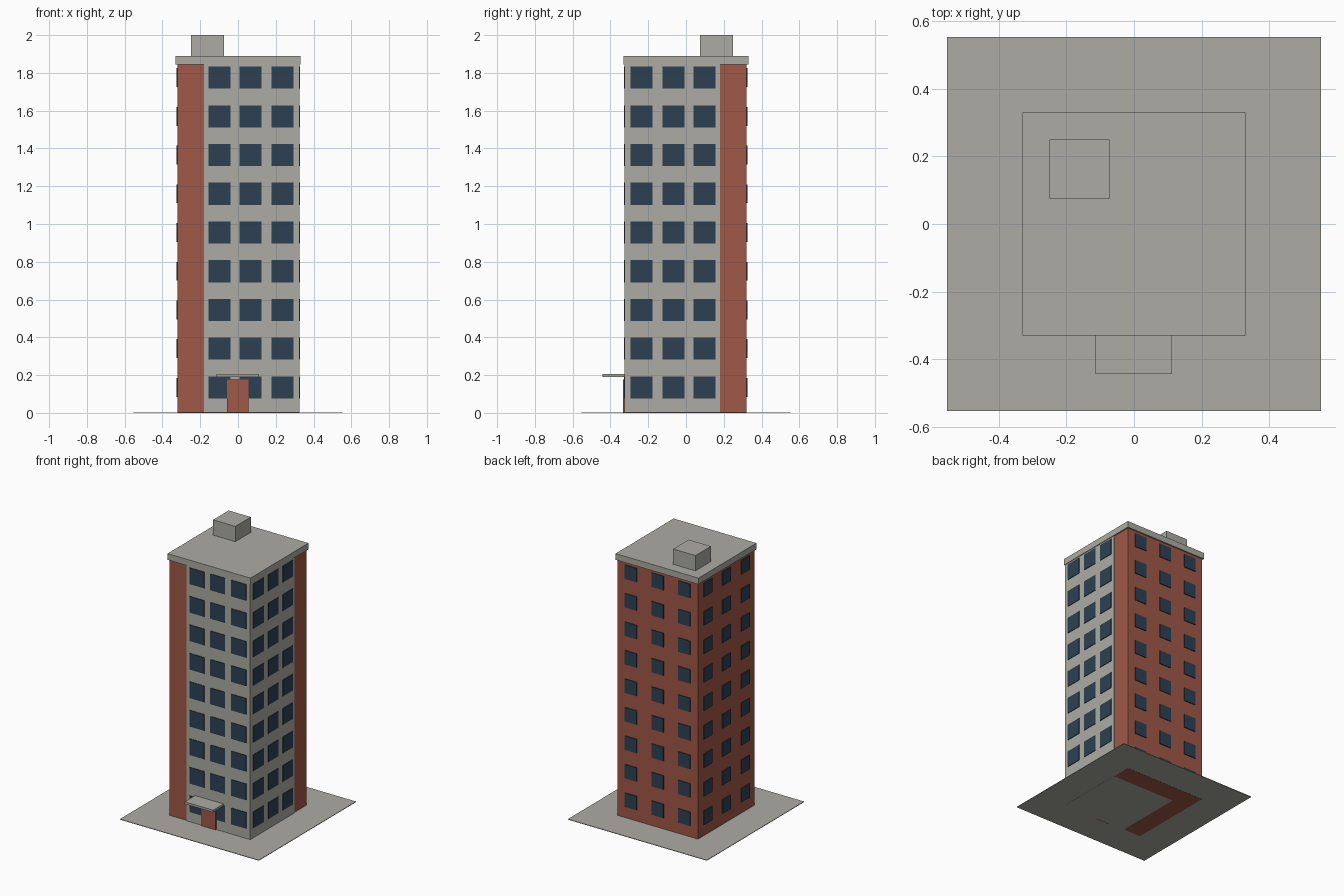
import bpy
import bmesh
from mathutils import Matrix, Vector
from math import pi

cube = bpy.data.objects.get("Cube")
if cube:
    bpy.data.objects.remove(cube, do_unlink=True)


def material(name, rgb):
    mat = bpy.data.materials.new(name)
    mat.use_nodes = True
    mat.diffuse_color = (*rgb, 1)
    mat.node_tree.nodes["Principled BSDF"].inputs["Base Color"].default_value = (*rgb, 1)
    return mat


concrete = material("concrete", (0.413, 0.407, 0.366))
brick = material("brick", (0.352, 0.098, 0.061))
glass = material("dark_glass", (0.026, 0.051, 0.084))


def finish(name, bm, mat):
    bmesh.ops.recalc_face_normals(bm, faces=bm.faces)
    mesh = bpy.data.meshes.new(name)
    bm.to_mesh(mesh)
    bm.free()
    mesh.materials.append(mat)
    obj = bpy.data.objects.new(name, mesh)
    bpy.context.collection.objects.link(obj)
    return obj


def add_box(bm, low, high):
    low, high = Vector(low), Vector(high)
    place = Matrix.Translation((low + high) / 2) @ Matrix.Diagonal((*(high - low), 1))
    bmesh.ops.create_cube(bm, size=1, matrix=place)


def box(name, low, high, mat):
    bm = bmesh.new()
    add_box(bm, low, high)
    return finish(name, bm, mat)


def prism(name, outline, bottom, top, mat):
    bm = bmesh.new()
    face = bm.faces.new([bm.verts.new((x, y, bottom)) for x, y in outline])
    up = bmesh.ops.extrude_face_region(bm, geom=[face])["geom"]
    verts = [v for v in up if isinstance(v, bmesh.types.BMVert)]
    bmesh.ops.translate(bm, verts=verts, vec=(0, 0, top - bottom))
    return finish(name, bm, mat)


ROWS, FIRST_ROW, FLOOR = 9, 0.135, 0.205


def windows(name, centres, width, height, wall, proud, angle):
    """Window grid on a wall facing -y, then turned about z."""
    bm = bmesh.new()
    for row in range(ROWS):
        z = FIRST_ROW + row * FLOOR
        for x in centres:
            add_box(bm, (x - width / 2, -wall - proud, z - height / 2),
                    (x + width / 2, -wall + 0.003, z + height / 2))
    bm.transform(Matrix.Rotation(angle, 4, "Z"))
    return finish(name, bm, glass)


CORE, FACE, SPLIT, EAVES = 0.32, 0.325, 0.181, 1.845

# Ground slab
box("ground_slab", (-0.553, -0.553, 0.001), (0.553, 0.553, 0.005), concrete)

# Tower: brick L wrapped around the concrete block
prism("brick_wing", [(-CORE, -CORE), (-SPLIT, -CORE), (-SPLIT, SPLIT),
                     (CORE, SPLIT), (CORE, CORE), (-CORE, CORE)], 0, EAVES, brick)
box("concrete_block", (-SPLIT, -FACE, 0), (FACE, SPLIT, EAVES), concrete)

# Roof
box("roof_slab", (-0.33, -0.33, EAVES), (0.33, 0.33, 1.89), concrete)
box("roof_hut", (-0.25, 0.074, 1.89), (-0.073, 0.25, 2.0), concrete)

# Windows
wide = (-0.098, 0.067, 0.235)
even = (-0.213, 0, 0.213)
windows("front_windows", wide, 0.117, 0.117, FACE, 0.004, 0)
windows("left_windows", [-c for c in wide], 0.117, 0.117, FACE, 0.004, pi / 2)
windows("back_windows", even, 0.094, 0.1, CORE, 0.006, pi)
windows("right_windows", even, 0.094, 0.1, CORE, 0.006, -pi / 2)

# Entrance
box("front_door", (-0.058, -0.333, 0), (0.056, -0.32, 0.178), brick)
box("door_canopy", (-0.114, -0.443, 0.189), (0.112, -0.32, 0.205), concrete)
